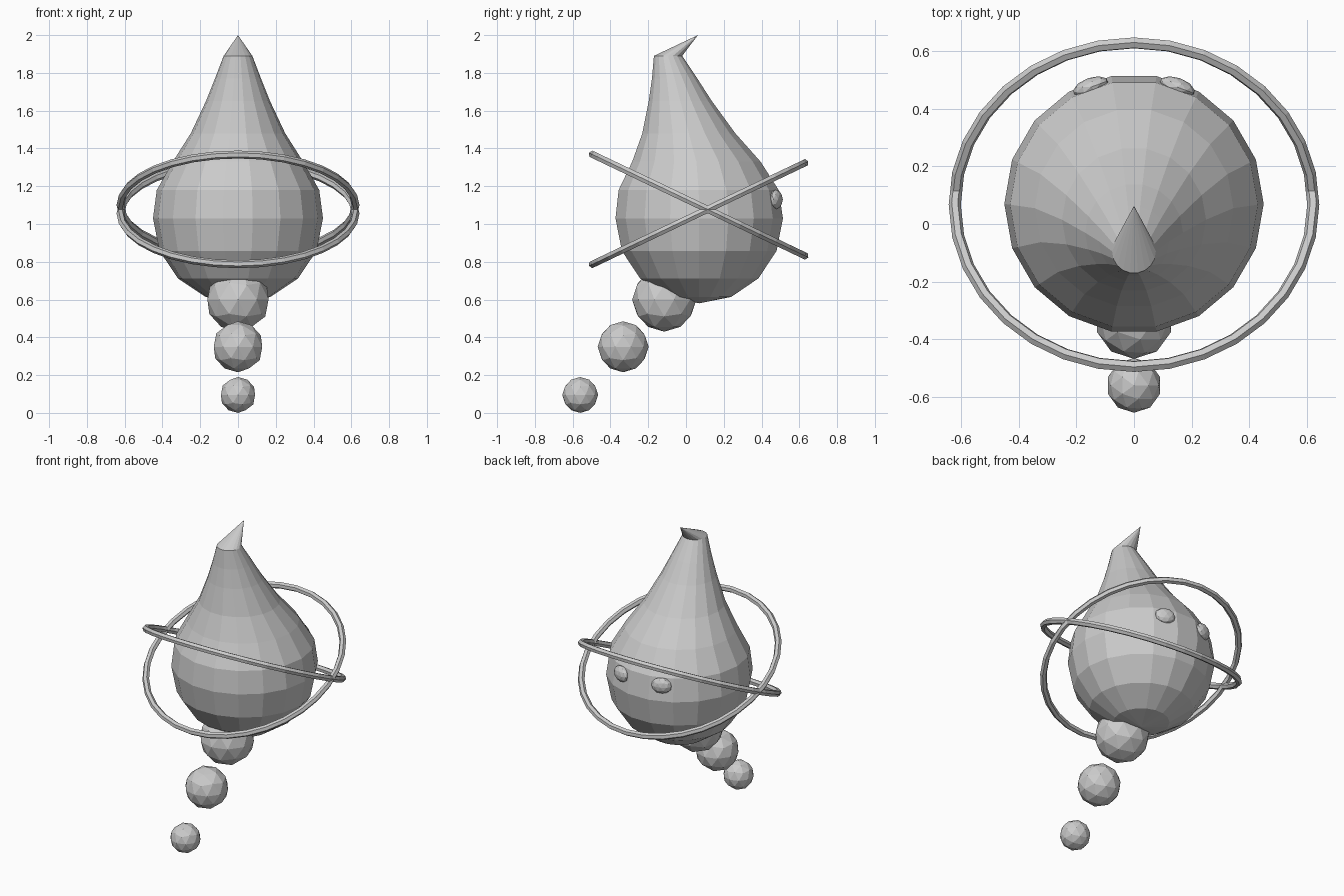
import bpy, bmesh, math
from mathutils import Vector

cube = bpy.data.objects.get("Cube")
if cube:
    bpy.data.objects.remove(cube, do_unlink=True)

grey = bpy.data.materials.new("plain_grey")
grey.use_nodes = True
colour = (0.6, 0.6, 0.6, 1)
grey.diffuse_color = colour
grey.node_tree.nodes["Principled BSDF"].inputs["Base Color"].default_value = colour


def finish(name, bm):
    """Turn a bmesh into a flat-shaded grey object."""
    bmesh.ops.recalc_face_normals(bm, faces=bm.faces)
    mesh = bpy.data.meshes.new(name)
    bm.to_mesh(mesh)
    bm.free()
    mesh.materials.append(grey)
    obj = bpy.data.objects.new(name, mesh)
    bpy.context.collection.objects.link(obj)
    return obj


def bridge(bm, a, b):
    """Join two closed loops of vertices with quads."""
    n = len(a)
    for i in range(n):
        j = (i + 1) % n
        bm.faces.new((a[i], a[j], b[j], b[i]))


def fan(bm, ring, point):
    """Close a loop to a single point."""
    tip = bm.verts.new(point)
    for i in range(len(ring)):
        bm.faces.new((ring[i], ring[(i + 1) % len(ring)], tip))


def ball(name, centre, radius, scale=(1, 1, 1), turn=0):
    bm = bmesh.new()
    bmesh.ops.create_icosphere(bm, subdivisions=2, radius=radius)
    obj = finish(name, bm)
    obj.location = centre
    obj.scale = scale
    obj.rotation_euler.z = turn
    return obj


def hoop(name, centre, tilt, major=0.622, minor=0.021, segments=32, sides=6):
    bm = bmesh.new()
    loops = []
    for i in range(segments):
        a = math.tau * i / segments
        out = Vector((math.cos(a), math.sin(a), 0))
        loop = []
        for k in range(sides):
            t = math.tau * k / sides
            p = out * (major + minor * math.cos(t))
            p.z = minor * math.sin(t)
            loop.append(bm.verts.new(p))
        loops.append(loop)
    for i in range(segments):
        bridge(bm, loops[i], loops[(i + 1) % segments])
    obj = finish(name, bm)
    obj.location = centre
    obj.rotation_euler.x = tilt


# Teardrop body: rings as (height, centre y, radius), drawn up to a bent tip
rings = [(0.614, 0.07, 0.172), (0.712, 0.07, 0.318), (0.858, 0.07, 0.416),
         (1.03, 0.07, 0.45), (1.18, 0.067, 0.43), (1.33, 0.055, 0.345),
         (1.48, 0.015, 0.25), (1.65, -0.03, 0.17), (1.77, -0.06, 0.122),
         (1.89, -0.095, 0.076)]
SIDES = 18
bm = bmesh.new()
loops = []
for z, y, r in rings:
    angles = [math.tau * i / SIDES for i in range(SIDES)]
    loops.append([bm.verts.new((r * math.cos(a), y + r * math.sin(a), z)) for a in angles])
for low, high in zip(loops, loops[1:]):
    bridge(bm, low, high)
fan(bm, loops[0], (0, 0.07, 0.58))
fan(bm, loops[-1], (0, 0.063, 2.0))
finish("body", bm)

# Two crossed hoops around the body
hoop("hoop_front_high", (0, 0.067, 1.10), math.radians(-25.5))
hoop("hoop_front_low", (0, 0.067, 1.055), math.radians(25.5))

# Trail of shrinking balls
ball("trail_ball_large", (0, -0.115, 0.60), 0.17)
ball("trail_ball_medium", (0, -0.333, 0.35), 0.135)
ball("trail_ball_small", (0, -0.56, 0.095), 0.095)

# Pair of flattened eyes
for side, word in ((1, "left"), (-1, "right")):
    ball("eye_" + word, (side * 0.15, 0.475, 1.13), 0.065, (1, 0.5, 0.8),
         math.radians(-20 * side))
